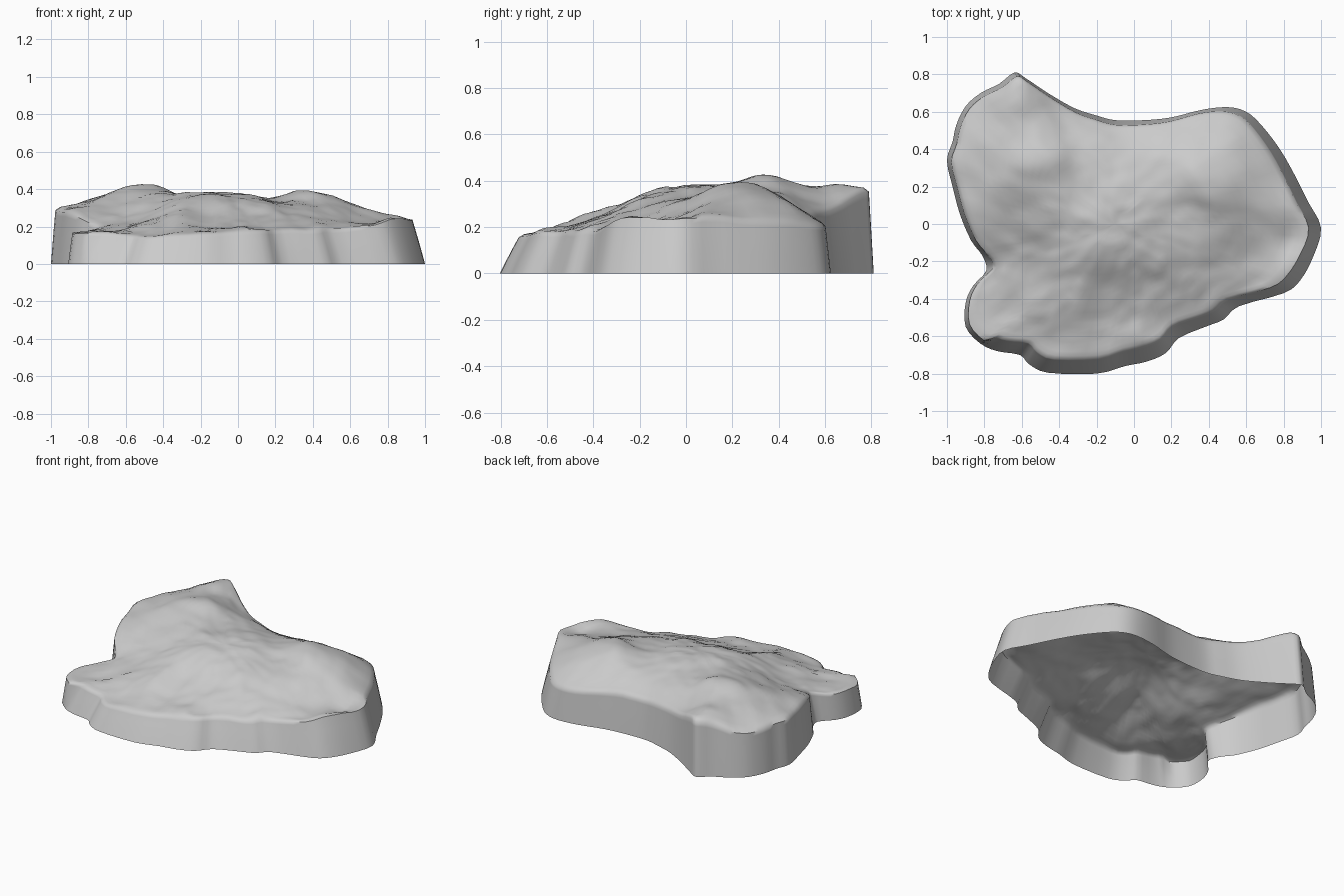
import bpy, bmesh, math
from mathutils import Vector, noise

if "Cube" in bpy.data.objects:
    bpy.data.objects.remove(bpy.data.objects["Cube"])

# Base outline, counter-clockwise: x, y, height of the cliff edge above it
OUTLINE = [
    (1.0, -.02, .25), (.93, .12, .25), (.86, .26, .24), (.78, .4, .23), (.68, .53, .22),
    (.6, .6, .21), (.5, .625, .21), (.36, .61, .22), (.2, .57, .24), (.05, .555, .25),
    (-.1, .555, .25), (-.2, .58, .26), (-.32, .62, .27), (-.46, .7, .31), (-.58, .78, .36),
    (-.64, .81, .37), (-.72, .75, .35), (-.82, .7, .31), (-.9, .63, .29), (-.95, .53, .29),
    (-.97, .44, .3), (-1.0, .34, .3), (-.97, .2, .29), (-.93, .05, .28), (-.87, -.09, .26),
    (-.81, -.17, .22), (-.79, -.25, .19), (-.86, -.33, .17), (-.9, -.42, .17), (-.9, -.55, .17),
    (-.82, -.64, .17), (-.73, -.68, .16), (-.61, -.7, .15), (-.56, -.75, .15), (-.46, -.795, .15),
    (-.2, -.8, .16), (-.05, -.76, .17), (.07, -.735, .17), (.17, -.69, .18), (.24, -.61, .18),
    (.38, -.55, .18), (.48, -.51, .18), (.56, -.44, .19), (.8, -.37, .22), (.89, -.3, .25),
    (.96, -.17, .25)]

# Heights of the ground inside: summit, plateau, knoll, slopes, lower terrace
GROUND = [
    (-.62, .68, .38), (-.6, .45, .39), (-.58, .33, .42), (-.43, .36, .415), (-.8, .45, .335),
    (-.8, .2, .33), (-.64, .1, .34), (-.62, -.07, .27), (-.45, .1, .37), (-.3, .25, .37),
    (-.1, .25, .365), (.02, .1, .375), (-.2, -.05, .37), (.12, .2, .35), (.25, .25, .37),
    (.33, .27, .395), (.4, .12, .375), (.32, .08, .33), (.55, .25, .345), (.55, .45, .29),
    (.2, .43, .31), (-.15, .43, .32), (.72, .15, .285), (.75, -.08, .23), (.6, -.18, .23),
    (.68, -.25, .215), (.4, -.2, .27), (.2, -.12, .33), (0, -.18, .34), (-.3, -.2, .34),
    (-.15, -.33, .26), (-.45, -.28, .25), (-.66, -.3, .2), (-.75, -.48, .175), (-.5, -.5, .19),
    (-.3, -.45, .25), (-.2, -.6, .18), (.05, -.42, .22), (.05, -.6, .19), (.25, -.4, .22),
    (.45, -.38, .21), (.85, -.12, .22)]

CENTRE = Vector((-.1, 0))


def rim_point(x, y):
    """Cliff edge: the base point pulled towards the middle."""
    inset = .025 + .055 * min(1, max(0, -y - .1) / .6) * (x > -.8) + .07 * max(0, x - .4)
    p = Vector((x, y))
    return p + (CENTRE - p).normalized() * inset


def solve(a, b):
    """Gaussian elimination."""
    n = len(b)
    m = [row[:] + [v] for row, v in zip(a, b)]
    for i in range(n):
        k = max(range(i, n), key=lambda r: abs(m[r][i]))
        m[i], m[k] = m[k], m[i]
        for r in range(i + 1, n):
            f = m[r][i] / m[i][i]
            if f:
                for c in range(i, n + 1):
                    m[r][c] -= f * m[i][c]
    x = [0] * n
    for i in reversed(range(n)):
        x[i] = (m[i][n] - sum(m[i][c] * x[c] for c in range(i + 1, n))) / m[i][i]
    return x


# Smooth height field through rim and ground points
known = [(*rim_point(x, y), z) for x, y, z in OUTLINE] + GROUND


def kernel(x0, y0, x1, y1):
    return math.sqrt((x0 - x1) ** 2 + (y0 - y1) ** 2 + .0016)


weights = solve([[kernel(p[0], p[1], q[0], q[1]) for q in known] for p in known],
                [p[2] - .25 for p in known])


def height(x, y, rough):
    z = .25 + sum(w * kernel(x, y, q[0], q[1]) for w, q in zip(weights, known))
    strength = .016 if y < .1 else .01
    bump = noise.noise((x * 7, y * 7, .3)) + .5 * noise.noise((x * 15, y * 15, 2.1))
    return z + strength * rough * bump


def spline(i, t):
    """Point on the closed outline curve."""
    n = len(OUTLINE)
    a, b, c, d = (Vector(OUTLINE[(i + k) % n][:2]) for k in (-1, 0, 1, 2))
    return .5 * (2 * b + (c - a) * t + (2 * a - 5 * b + 4 * c - d) * t * t
                 + (3 * b - a - 3 * c + d) * t ** 3)


base = [spline(i, k / 3) for i in range(len(OUTLINE)) for k in range(3)]
rim = [rim_point(*p) for p in base]
bm = bmesh.new()
rings = []

# Cliff wall, from the ground up to the rounded edge
for t, up in ((0, 0), (.35, .35), (.7, .68), (.92, .88), (1, .96)):
    rings.append([bm.verts.new((*p.lerp(q, t), height(*q, .5) * up))
                  for p, q in zip(base, rim)])

# Rocky top, in rings closing on the middle
RINGS = 26
for r in range(1, RINGS):
    s = 1 - (r / RINGS) ** 1.1
    ring = []
    for q in rim:
        p = CENTRE + (q - CENTRE) * s
        ring.append(bm.verts.new((*p, height(*p, min(1, .5 + r / 6)))))
    rings.append(ring)
middle = bm.verts.new((*CENTRE, height(*CENTRE, 1)))

n = len(base)
for low, high in zip(rings, rings[1:]):
    for i in range(n):
        j = (i + 1) % n
        bm.faces.new((low[i], low[j], high[j], high[i]))
for i in range(n):
    bm.faces.new((rings[-1][i], rings[-1][(i + 1) % n], middle))

# The underside stays open
mesh = bpy.data.meshes.new("rock_plateau")
bm.to_mesh(mesh)
bm.free()
rock = bpy.data.objects.new("rock_plateau", mesh)
bpy.context.collection.objects.link(rock)
bpy.context.view_layer.objects.active = rock
rock.select_set(True)
bpy.ops.object.shade_smooth_by_angle(angle=math.radians(50))
